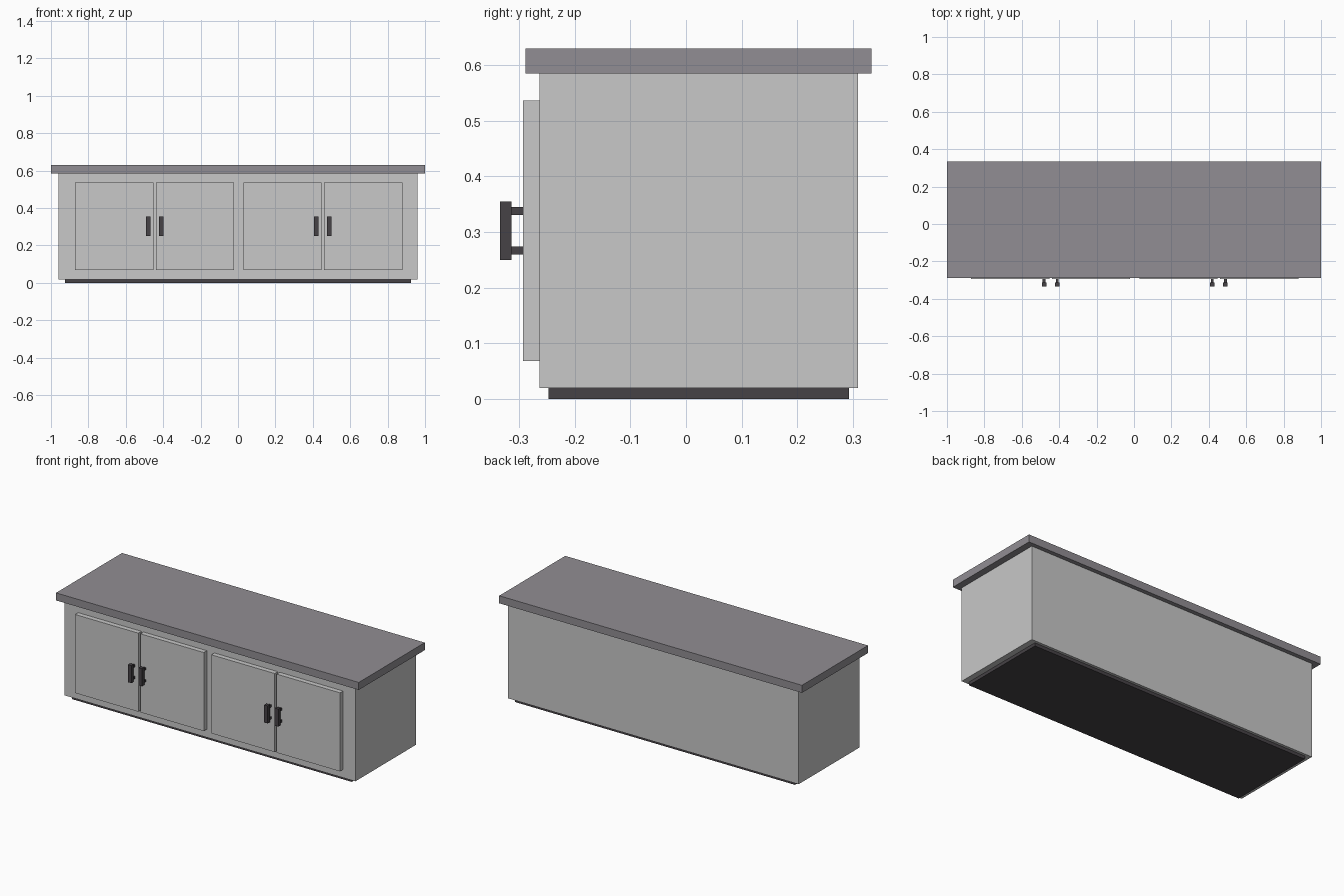
import bpy
import bmesh
from mathutils import Vector

default = bpy.data.objects.get("Cube")
if default:
    bpy.data.objects.remove(default, do_unlink=True)


def make_material(name, rgb):
    mat = bpy.data.materials.new(name)
    mat.use_nodes = True
    colour = (*rgb, 1.0)
    mat.diffuse_color = colour
    mat.node_tree.nodes["Principled BSDF"].inputs["Base Color"].default_value = colour
    return mat


light_grey = make_material("light grey paint", (0.578, 0.578, 0.578))
stone_grey = make_material("grey worktop", (0.283, 0.27, 0.292))
dark_metal = make_material("dark metal", (0.061, 0.054, 0.061))


def add_boxes(name, mat, *boxes):
    """One object from boxes, each given as x, y and z ranges."""
    bm = bmesh.new()
    for box in boxes:
        low, high = (Vector(corner) for corner in zip(*box))
        verts = bmesh.ops.create_cube(bm, size=1)["verts"]
        bmesh.ops.scale(bm, vec=high - low, verts=verts)
        bmesh.ops.translate(bm, vec=(low + high) / 2, verts=verts)
    mesh = bpy.data.meshes.new(name)
    bm.to_mesh(mesh)
    bm.free()
    mesh.materials.append(mat)
    obj = bpy.data.objects.new(name, mesh)
    bpy.context.collection.objects.link(obj)
    return obj


# Plinth, carcass and overhanging worktop
add_boxes("plinth", dark_metal, ((-0.925, 0.925), (-0.247, 0.293), (0, 0.019)))
add_boxes("cabinet_body", light_grey, ((-0.96, 0.96), (-0.264, 0.309), (0.019, 0.585)))
add_boxes("worktop", stone_grey, ((-1, 1), (-0.289, 0.334), (0.585, 0.63)))

# Two pairs of doors, with handles either side of each gap
door_front, bar_back, bar_front = -0.293, -0.314, -0.335
for side, centre in (("right", -0.446), ("left", 0.454)):
    for half, sign in (("outer" if centre < 0 else "inner", -1),
                       ("inner" if centre < 0 else "outer", 1)):
        label = f"{side}_{half}"
        door_x = sorted((centre + sign * 0.007, centre + sign * 0.425))
        add_boxes(f"{label}_door", light_grey,
                  (door_x, (door_front, -0.264), (0.068, 0.537)))

        # Upright bar on two short posts
        x = centre + sign * 0.035
        post_x, post_y = (x - 0.007, x + 0.007), (bar_back, door_front)
        add_boxes(f"{label}_handle", dark_metal,
                  ((x - 0.012, x + 0.012), (bar_front, bar_back), (0.25, 0.355)),
                  (post_x, post_y, (0.26, 0.274)),
                  (post_x, post_y, (0.331, 0.345)))
